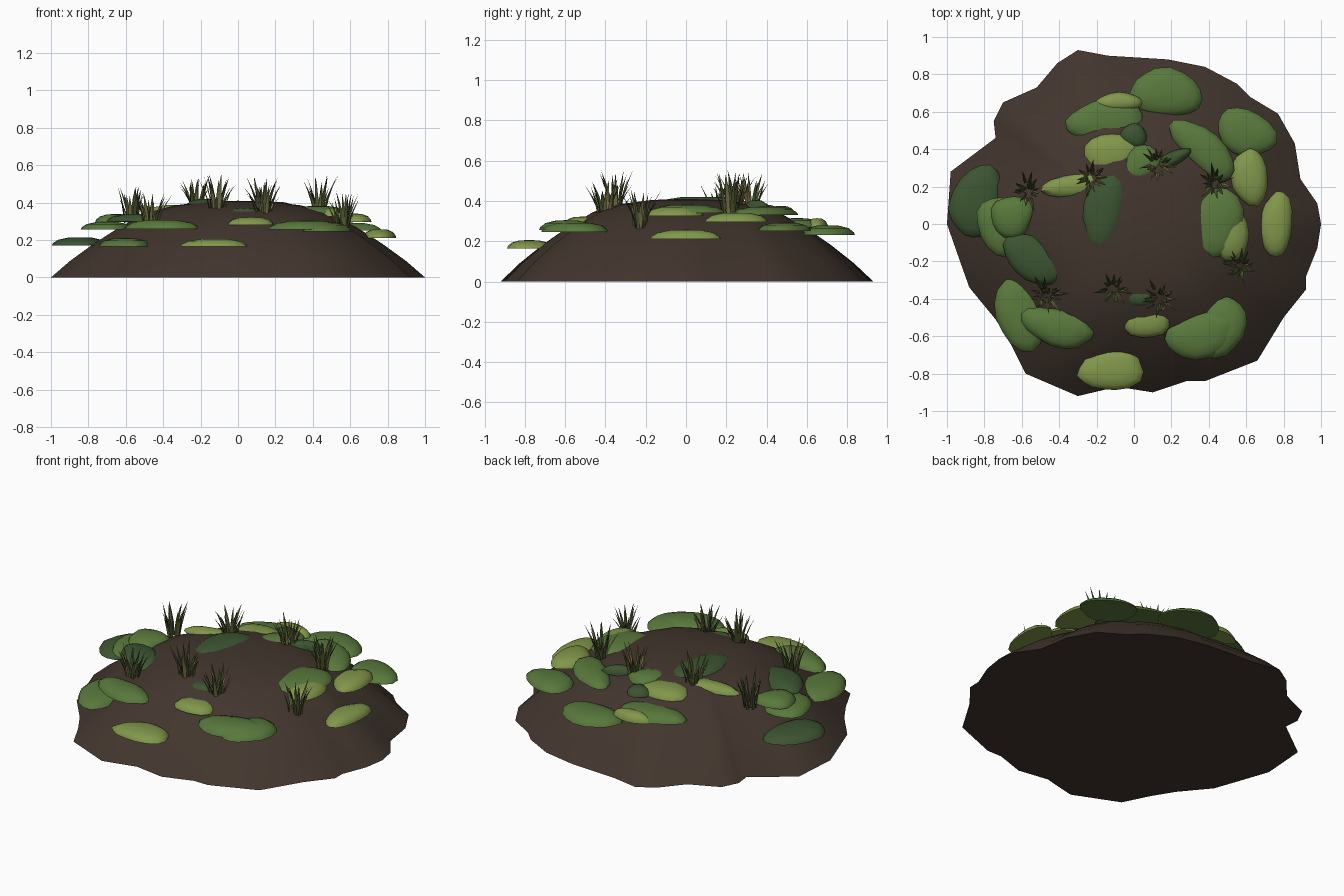
import bpy, math, random
from mathutils import Vector

if "Cube" in bpy.data.objects:
    bpy.data.objects.remove(bpy.data.objects["Cube"])

random.seed(7)


def material(name, rgb):
    m = bpy.data.materials.new(name)
    m.diffuse_color = (*rgb, 1)
    m.use_nodes = True
    m.node_tree.nodes["Principled BSDF"].inputs["Base Color"].default_value = m.diffuse_color
    return m


SOIL = material("soil", (0.055, 0.037, 0.027))
DARK = material("dark_moss", (0.045, 0.09, 0.03))
MID = material("mid_moss", (0.10, 0.19, 0.045))
LIGHT = material("light_moss", (0.22, 0.31, 0.07))
BLADE = material("grass_green", (0.075, 0.10, 0.03))
STRAW = material("grass_straw", (0.19, 0.17, 0.06))


def make(name, verts, faces, mats, angle=40, slots=None):
    me = bpy.data.meshes.new(name)
    me.from_pydata(verts, [], faces)
    for m in mats:
        me.materials.append(m)
    for i, p in enumerate(me.polygons):
        p.use_smooth = True
        if slots:
            p.material_index = slots[i]
    me.set_sharp_from_angle(angle=math.radians(angle))
    ob = bpy.data.objects.new(name, me)
    bpy.context.collection.objects.link(ob)
    return ob


def stacked(rings, apex):
    """Closed solid: n-gon base, ring walls, fan to an apex."""
    n = len(rings[0])
    verts = [v for r in rings for v in r] + [apex]
    faces = [list(range(n))[::-1]]
    for k in range(len(rings) - 1):
        for i in range(n):
            j = (i + 1) % n
            faces.append([k*n + i, k*n + j, k*n + n + j, k*n + n + i])
    top = (len(rings) - 1) * n
    faces += [[top + i, top + (i + 1) % n, len(verts) - 1] for i in range(n)]
    return verts, faces


# Earth mound: irregular outline shrunk upward along a profile
outline = [(1, 0), (.98, .11), (.89, .24), (.86, .43), (.77, .59), (.62, .68), (.55, .75),
           (.38, .84), (.18, .88), (-.14, .90), (-.30, .93), (-.41, .86), (-.52, .73),
           (-.70, .65), (-.75, .55), (-.74, .46), (-.98, .28), (-1, 0), (-.93, -.20),
           (-.88, -.34), (-.74, -.51), (-.66, -.64), (-.58, -.80), (-.44, -.86),
           (-.30, -.92), (-.09, -.87), (.10, -.90), (.28, -.84), (.38, -.84),
           (.66, -.73), (.80, -.50), (.92, -.35), (.92, -.28), (.98, -.13)]
profile = [(1, 0), (.9, .09), (.78, .18), (.65, .265), (.5, .345), (.35, .385), (.18, .405)]
rings = []
for t, z in profile:
    ring = []
    for x, y in outline:
        r = math.hypot(x, y)
        k = t * (t + (1 - t) * .95 / r)      # gets rounder toward the top
        ring.append((x * k, y * k, z))
    rings.append(ring)
make("earth_mound", *stacked(rings, (0, 0, .41)), [SOIL], 50)

# Moss pads: centre x, y, half sizes, base height, optional turn in degrees
pads = {
    DARK: [(.03, -.39, .09, .06, .325), (-.53, -.19, .18, .12, .30, -25),
           (-.84, .12, .13, .21, .17, -20), (-.16, .07, .12, .20, .375, -15),
           (0, .47, .07, .07, .335), (.21, .35, .10, .04, .355, 30)],
    MID: [(.37, -.59, .22, .12, .255, 20), (.47, -.55, .12, .18, .245, -25),
          (-.60, -.47, .14, .21, .165, 15), (-.41, -.55, .20, .10, .26, -20),
          (-.70, -.01, .13, .17, .255, 25), (-.65, .04, .12, .11, .295),
          (-.15, .55, .21, .12, .27), (.17, .70, .20, .13, .23, -10),
          (.37, .40, .21, .10, .33, -45), (.60, .49, .17, .12, .25, -35),
          (.43, .01, .16, .18, .34), (.04, .32, .11, .10, .355, 45)],
    LIGHT: [(-.12, -.78, .18, .11, .165, 10), (.07, -.51, .12, .11, .28),
            (-.08, .65, .12, .055, .265), (-.12, .37, .15, .12, .335),
            (-.30, .21, .19, .07, .345, 10), (.62, .25, .10, .15, .295),
            (.49, -.05, .13, .14, .325), (.76, 0, .09, .175, .21)],
}
for mat, rows in pads.items():
    for num, (cx, cy, rx, ry, z, *turn) in enumerate(rows, 1):
        a0 = math.radians(turn[0]) if turn else 0
        n = 16
        p1, p2 = random.uniform(0, 6.28), random.uniform(0, 6.28)
        h = random.uniform(.04, .05)
        rings = []
        shape = []
        for i in range(n):
            a = 2 * math.pi * i / n
            w = 1 + .06 * math.sin(2*a + p1) + .06 * math.sin(3*a + p2) + random.uniform(-.03, .03)
            x, y = rx * w * math.cos(a), ry * w * math.sin(a)
            shape.append((x * math.cos(a0) - y * math.sin(a0), x * math.sin(a0) + y * math.cos(a0)))
        for s, dz in ((1, 0), (.96, .3), (.78, .7), (.45, .95)):
            rings.append([(cx + x * s, cy + y * s, z + h * dz) for x, y in shape])
        make(f"{mat.name}_pad_{num}", *stacked(rings, (cx, cy, z + h)), [mat], 35)

# Grass tufts: three-sided tapering blades leaning outward
tufts = [(-.57, .18, .29), (-.23, .25, .35), (.13, .32, .34), (.43, .22, .34),
         (.57, -.23, .26), (.14, -.40, .31), (-.11, -.35, .35), (-.47, -.38, .28)]
for num, (cx, cy, cz) in enumerate(tufts, 1):
    verts, faces, slots = [], [], []
    count = 16
    for b in range(count):
        a = 2 * math.pi * b / count + random.uniform(-.25, .25)
        out = Vector((math.cos(a), math.sin(a), 0))
        side = Vector((-out.y, out.x, 0))
        root = Vector((cx, cy, cz)) + out * random.uniform(.01, .045)
        height = random.uniform(.13, .205)
        lean = random.uniform(.03, .085)
        width = random.uniform(.008, .012)
        base = len(verts)
        for t, wf in ((0, .8), (.4, 1), (.72, .6)):
            c = root + out * lean * t ** 1.5 + Vector((0, 0, height * t))
            verts += [c + side * width * wf, c - out * width * wf * .6, c - side * width * wf]
        verts.append(root + out * lean + Vector((0, 0, height)))
        new = [[base + 2, base + 1, base]]
        for k in (0, 3):
            for i in range(3):
                j = (i + 1) % 3
                new.append([base + k + i, base + k + j, base + k + 3 + j, base + k + 3 + i])
        new += [[base + 6 + i, base + 6 + (i + 1) % 3, base + 9] for i in range(3)]
        # flip all so normals face outward
        new = [f[::-1] for f in new]
        faces += new
        straw = int(random.random() < (.55 if num in (3, 5, 8) else .25))
        slots += [straw] * len(new)
    make(f"grass_tuft_{num}", verts, faces, [BLADE, STRAW], 30, slots)
